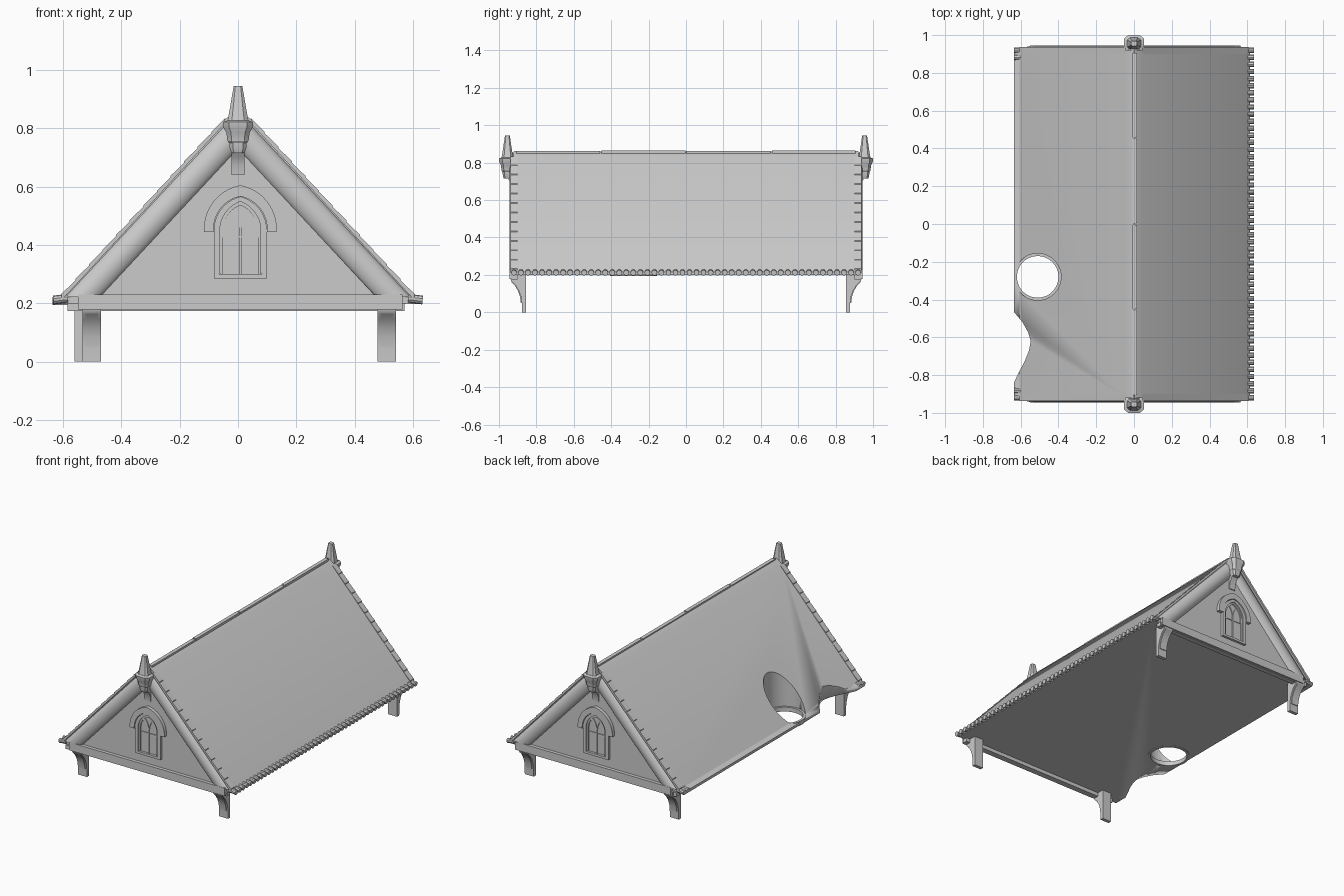
import bpy, bmesh, math
from mathutils import Matrix, Vector

if "Cube" in bpy.data.objects:
    bpy.data.objects.remove(bpy.data.objects["Cube"])

stone = bpy.data.materials.new("grey_stone")
stone.use_nodes = True
GREY = (0.6, 0.6, 0.6, 1)
stone.diffuse_color = GREY
stone.node_tree.nodes["Principled BSDF"].inputs["Base Color"].default_value = GREY


def finish(name, bm, angle=35):
    bmesh.ops.recalc_face_normals(bm, faces=bm.faces)
    mesh = bpy.data.meshes.new(name)
    bm.to_mesh(mesh)
    bm.free()
    mesh.materials.append(stone)
    ob = bpy.data.objects.new(name, mesh)
    bpy.context.collection.objects.link(ob)
    bpy.ops.object.select_all(action='DESELECT')
    ob.select_set(True)
    bpy.context.view_layer.objects.active = ob
    bpy.ops.object.shade_smooth_by_angle(angle=math.radians(angle))
    return ob


def loft(bm, rings):
    """Skin a stack of equal rings and cap both ends."""
    vs = [[bm.verts.new(p) for p in r] for r in rings]
    n = len(vs[0])
    for a, b in zip(vs, vs[1:]):
        for i in range(n):
            j = (i + 1) % n
            bm.faces.new((a[i], a[j], b[j], b[i]))
    bm.faces.new(vs[0])
    bm.faces.new(vs[-1])


def box(bm, x0, x1, y0, y1, z0, z1):
    loft(bm, [[(x, y, z) for x, y in ((x0, y0), (x1, y0), (x1, y1), (x0, y1))] for z in (z0, z1)])


def rod(bm, a, b, r, sides=10):
    a, b = Vector(a), Vector(b)
    d = b - a
    m = Matrix.Translation((a + b) / 2) @ d.to_track_quat('Z', 'Y').to_matrix().to_4x4()
    bmesh.ops.create_cone(bm, cap_ends=True, segments=sides, radius1=r, radius2=r,
                          depth=d.length, matrix=m)


def arch(w, sill, spring, top, cx=0.0, n=10):
    """Pointed arch outline from one sill corner over the apex to the other."""
    h = top - spring
    r = (w * w + h * h) / (2 * w)
    end = math.acos((r - w) / r)
    half = [(r * math.cos(end * i / n) - r + w, spring + r * math.sin(end * i / n)) for i in range(n + 1)]
    half.insert(0, (w, sill))
    return [(cx + x, z) for x, z in half] + [(cx - x, z) for x, z in reversed(half[:-1])]


def arch_band(bm, outer, inner, y0, y1):
    loft(bm, [[(o[0], y0, o[1]), (o[0], y1, o[1]), (i[0], y1, i[1]), (i[0], y0, i[1])]
              for o, i in zip(outer, inner)])


# Roof block with gable walls, eaves lip and flat underside
bm = bmesh.new()
half = [(0.045, 0.832), (0.605, 0.226), (0.635, 0.215), (0.635, 0.198)]
section = [(0, 0.86)] + half + [(-x, z) for x, z in reversed(half)]
section[3:5] = [(0.615, 0.215), (0.615, 0.198)]
loft(bm, [[(x, y, z) for x, z in section] for y in (-0.922, 0.922)])
roof = finish("roof", bm, 20)

# Chimney hole and broken eave, cut straight through
HX, HY = -0.51, -0.28
bm = bmesh.new()
rod(bm, (HX, HY, -0.1), (HX, HY, 1.1), 0.124, 48)
hole = finish("hole_cutter", bm)
bm = bmesh.new()
notch_line = [(-0.72, -0.44), (-0.64, -0.46), (-0.59, -0.52), (-0.56, -0.575), (-0.547, -0.62),
              (-0.556, -0.67), (-0.58, -0.73), (-0.61, -0.785), (-0.64, -0.85), (-0.72, -0.87)]
loft(bm, [[(x, y, z) for x, y in notch_line] for z in (0, 0.5)])
notch = finish("notch_cutter", bm)
for cutter in (hole, notch):
    cutter.hide_render = True
    mod = roof.modifiers.new("cut", 'BOOLEAN')
    mod.operation = 'DIFFERENCE'
    mod.object = cutter
    mod.solver = 'EXACT'
bpy.context.view_layer.update()
cut = bpy.data.meshes.new_from_object(roof.evaluated_get(bpy.context.evaluated_depsgraph_get()))
roof.modifiers.clear()
roof.data = cut
for cutter in (hole, notch):
    bpy.data.objects.remove(cutter)

# Collar at the foot of the hole
bm = bmesh.new()
outer, inner = 0.126, 0.11
turn = [2 * math.pi * i / 48 for i in range(48)]
rings = []
for r, z in ((outer, 0.194), (outer, 0.222), (inner, 0.222), (inner, 0.194)):
    rings.append([bm.verts.new((HX + r * math.cos(t), HY + r * math.sin(t), z)) for t in turn])
for k in range(4):
    a, b = rings[k], rings[(k + 1) % 4]
    for i in range(48):
        j = (i + 1) % 48
        bm.faces.new((a[i], a[j], b[j], b[i]))
finish("hole_collar", bm)

# Rounded tile ends along the eaves; only the corners survive on the right-hand side
bm = bmesh.new()
count = 50
for i in range(count):
    y = -0.92 + 1.84 * i / (count - 1)
    for s in (1, -1):
        if s == 1 or abs(y) > 0.85:
            rod(bm, (s * 0.585, y, 0.217), (s * 0.634, y, 0.211), 0.015)
finish("eave_tiles", bm)

# Ridge capping in four lengths
bm = bmesh.new()
for i in range(4):
    y = -0.91 + i * 0.455
    lift = 0.003 * (i % 2)
    box(bm, -0.008, 0.016, y + 0.004, y + 0.451, 0.84, 0.862 + lift)
finish("ridge_cap", bm)

for s, end in ((-1, "front"), (1, "back")):
    # Half-round bargeboards, mitred at the ridge
    bm = bmesh.new()
    steps = 12
    for side in (-1, 1):
        foot, head = [], []
        for k in range(steps + 1):
            t = k / steps
            y = s * (0.918 + 0.026 * math.sin(math.pi * t) ** 0.6)
            foot.append((side * (0.595 - 0.125 * t), y, 0.222))
            head.append((0, y, 0.862 - 0.135 * t))
        for ring in (foot, head):
            ring += [(ring[-1][0], s * 0.9, ring[-1][2]), (ring[0][0], s * 0.9, ring[0][2])]
        loft(bm, [foot, head])
    finish(end + "_bargeboards", bm, 50)

    # Overlapping verge tiles
    bm = bmesh.new()
    for side in (-1, 1):
        for i in range(12):
            a, b = i / 12, (i + 1) / 12
            pts = []
            for t, up in ((a, 0.002), (b, 0.007), (b, -0.015), (a, -0.015)):
                pts.append((side * (0.045 + 0.56 * t), 0.832 - 0.606 * t + up))
            loft(bm, [[(x, s * y, z) for x, z in pts] for y in (0.9, 0.938)])
    finish(end + "_verge_tiles", bm)

    # Tie beam with a lower moulding
    bm = bmesh.new()
    box(bm, -0.55, 0.565, s * 0.9, s * 0.944, 0.178, 0.23)
    box(bm, -0.585, 0.572, s * 0.9, s * 0.932, 0.174, 0.2)
    finish(end + "_tie_beam", bm)

    # Curved corner brackets, each with a raised middle panel
    profile = [(0, 0.004), (0.022, 0.004), (0.023, 0.05), (0.028, 0.085), (0.04, 0.118),
               (0.057, 0.145), (0.078, 0.165), (0.084, 0.18), (0.084, 0.202), (0, 0.202)]
    bm = bmesh.new()
    for cx in (-0.502 if s < 0 else -0.53, 0.511):
        loft(bm, [[(x, s * (0.855 + d), max(z, 0)) for d, z in profile] for x in (cx - 0.032, cx + 0.032)])
        strip = [(d + 0.005, z) for d, z in profile[2:7]] + [(0.05, 0.165), (0.01, 0.05)]
        loft(bm, [[(x, s * (0.855 + d), z) for d, z in strip] for x in (cx - 0.022, cx + 0.022)])
    # bring the bracket feet to the ground
    for v in bm.verts:
        if v.co.z < 0.01:
            v.co.z = 0
    finish(end + "_brackets", bm)

    # Finial: chamfered square plan, spire above and pendant below
    bm = bmesh.new()
    cy = s * 0.955
    stack = [(0.022, 0.715), (0.028, 0.73), (0.03, 0.75), (0.036, 0.757), (0.04, 0.785), (0.05, 0.803),
             (0.052, 0.822), (0.036, 0.828), (0.033, 0.84), (0.015, 0.945)]
    rings = []
    for w, z in stack:
        c = w * 0.6
        plan = [(w, -c), (w, c), (c, w), (-c, w), (-w, c), (-w, -c), (-c, -w), (c, -w)]
        rings.append([(x, cy + y * 0.865, z) for x, y in plan])
    loft(bm, rings)
    finish(end + "_finial", bm, 25)

    # Bracket tucked under the finial
    bm = bmesh.new()
    drop = [(0.9, 0.64), (0.928, 0.64), (0.931, 0.675), (0.942, 0.7), (0.96, 0.725), (0.9, 0.735)]
    loft(bm, [[(x, s * y, z) for y, z in drop] for x in (-0.022, 0.022)])
    finish(end + "_finial_bracket", bm)

    # Lancet window: hood, frame, inner frame and tracery
    cx = -s * 0.008
    bm = bmesh.new()
    arch_band(bm, arch(0.125, 0.445, 0.455, 0.605, cx), arch(0.092, 0.445, 0.455, 0.567, cx), s * 0.9, s * 0.944)
    finish(end + "_window_hood", bm)
    bm = bmesh.new()
    arch_band(bm, arch(0.091, 0.285, 0.45, 0.566, cx), arch(0.07, 0.305, 0.45, 0.549, cx), s * 0.9, s * 0.938)
    arch_band(bm, arch(0.07, 0.3, 0.45, 0.549, cx), arch(0.06, 0.3, 0.45, 0.536, cx), s * 0.9, s * 0.93)
    box(bm, cx - 0.091, cx + 0.091, s * 0.9, s * 0.938, 0.285, 0.3)
    finish(end + "_window_frame", bm)
    bm = bmesh.new()
    box(bm, cx - 0.004, cx + 0.004, s * 0.9, s * 0.928, 0.298, 0.46)
    box(bm, cx - 0.06, cx + 0.06, s * 0.9, s * 0.926, 0.425, 0.431)
    for side in (-1, 1):
        px = cx + side * 0.031
        arch_band(bm, arch(0.032, 0.43, 0.45, 0.525, px), arch(0.027, 0.43, 0.45, 0.517, px), s * 0.9, s * 0.927)
    finish(end + "_window_tracery", bm)
